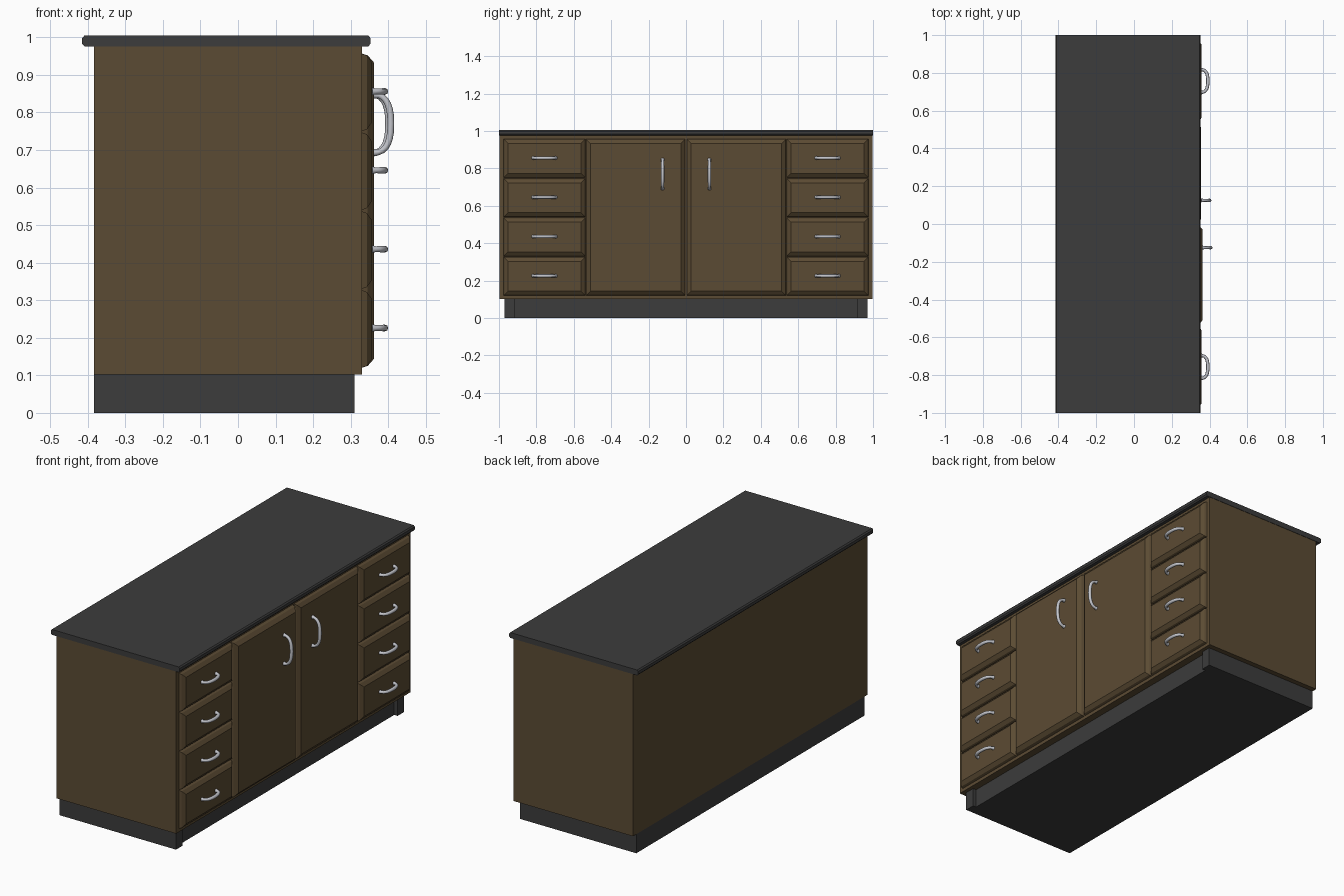
import bpy
import bmesh
import math

cube = bpy.data.objects.get("Cube")
if cube:
    bpy.data.objects.remove(cube, do_unlink=True)


def material(name, rgb, rough):
    mat = bpy.data.materials.new(name)
    mat.use_nodes = True
    mat.diffuse_color = (*rgb, 1)
    shader = mat.node_tree.nodes["Principled BSDF"]
    shader.inputs["Base Color"].default_value = (*rgb, 1)
    shader.inputs["Roughness"].default_value = rough
    return mat


WOOD = material("brown wood", (0.105, 0.07, 0.033), 0.6)
STONE = material("charcoal", (0.045, 0.045, 0.045), 0.5)
METAL = material("brushed metal", (0.55, 0.56, 0.6), 0.4)


def finish(name, bm, mat):
    bmesh.ops.recalc_face_normals(bm, faces=bm.faces)
    mesh = bpy.data.meshes.new(name)
    bm.to_mesh(mesh)
    bm.free()
    mesh.materials.append(mat)
    obj = bpy.data.objects.new(name, mesh)
    bpy.context.collection.objects.link(obj)
    return obj


def box(name, x, y, z, mat):
    bm = bmesh.new()
    bmesh.ops.create_cube(bm, size=1)
    for v in bm.verts:
        for i, (lo, hi) in enumerate((x, y, z)):
            v.co[i] = lo if v.co[i] < 0 else hi
    return finish(name, bm, mat)


def raised_panel(name, y, z, depth):
    """Cabinet front with a rounded, two-step bevel around its face."""
    bm = bmesh.new()
    rings = []
    for inset, rise in ((0, 0), (0.005, 0.5), (0.024, 1)):
        px = 0.329 + depth * rise
        corners = ((y[0] + inset, z[0] + inset), (y[1] - inset, z[0] + inset),
                   (y[1] - inset, z[1] - inset), (y[0] + inset, z[1] - inset))
        rings.append([bm.verts.new((px, *c)) for c in corners])
    for a, b in zip(rings, rings[1:]):
        for i in range(4):
            j = (i + 1) % 4
            bm.faces.new((a[i], a[j], b[j], b[i]))
    bm.faces.new(rings[0][::-1])
    bm.faces.new(rings[-1])
    return finish(name, bm, WOOD)


def handle(name, x, y, z, half, reach, upright):
    """Bowed bar pull, flared where it meets the panel."""
    curve = bpy.data.curves.new(name, "CURVE")
    curve.dimensions = "3D"
    curve.bevel_depth = 0.009
    curve.bevel_resolution = 2
    curve.use_fill_caps = True
    spline = curve.splines.new("POLY")
    steps = 14
    spline.points.add(steps)
    for i, p in enumerate(spline.points):
        a = math.pi * i / steps
        along = -half * math.copysign(abs(math.cos(a)) ** 0.8, math.cos(a))
        out = x + reach * math.sin(a) ** 0.8 if 0 < i < steps else x
        p.co = (out, y, z + along, 1) if upright else (out, y + along, z, 1)
        p.radius = 1.15 if i in (0, steps) else 0.8 + 0.2 * math.sin(a)
    obj = bpy.data.objects.new(name, curve)
    bpy.context.collection.objects.link(obj)
    curve.materials.append(METAL)
    bpy.ops.object.select_all(action="DESELECT")
    obj.select_set(True)
    bpy.context.view_layer.objects.active = obj
    bpy.ops.object.convert(target="MESH")
    bpy.ops.object.shade_smooth_by_angle(angle=math.radians(50))


# Carcass and recessed plinth with end feet
box("cabinet_body", (-0.383, 0.33), (-0.998, 0.998), (0.102, 0.98), WOOD)
box("plinth", (-0.383, 0.29), (-0.97, 0.97), (0, 0.102), STONE)
for side, s in (("left", 1), ("right", -1)):
    box("plinth_foot_" + side, (0.285, 0.31), sorted((s * 0.915, s * 0.97)),
        (0, 0.102), STONE)

# Worktop slab with softened long edges
bm = bmesh.new()
profile = [(-0.415, 0.983), (-0.409, 0.976), (0.347, 0.976), (0.353, 0.983),
           (0.353, 0.998), (0.347, 1.005), (-0.409, 1.005), (-0.415, 0.998)]
face = bm.faces.new([bm.verts.new((x, -1, z)) for x, z in profile])
new = bmesh.ops.extrude_face_region(bm, geom=[face])["geom"]
bmesh.ops.translate(bm, vec=(0, 2, 0),
                    verts=[g for g in new if isinstance(g, bmesh.types.BMVert)])
finish("worktop", bm, STONE)

# Two doors flanked by two drawer stacks
for side, s in (("left", 1), ("right", -1)):
    depth = 0.027 if s > 0 else 0.033
    raised_panel("door_" + side, sorted((s * 0.004, s * 0.535)),
                 (0.12, 0.957), depth)
    handle("door_handle_" + side, 0.329 + depth, s * 0.125, 0.77,
           0.077, 0.045, True)
    for n in range(4):
        low = 0.12 + n * 0.21
        raised_panel(f"drawer_{side}_{n + 1}", sorted((s * 0.538, s * 0.975)),
                     (low, low + 0.207), 0.028)
        handle(f"drawer_handle_{side}_{n + 1}", 0.357, s * 0.757,
               low + 0.106, 0.06, 0.034, False)
